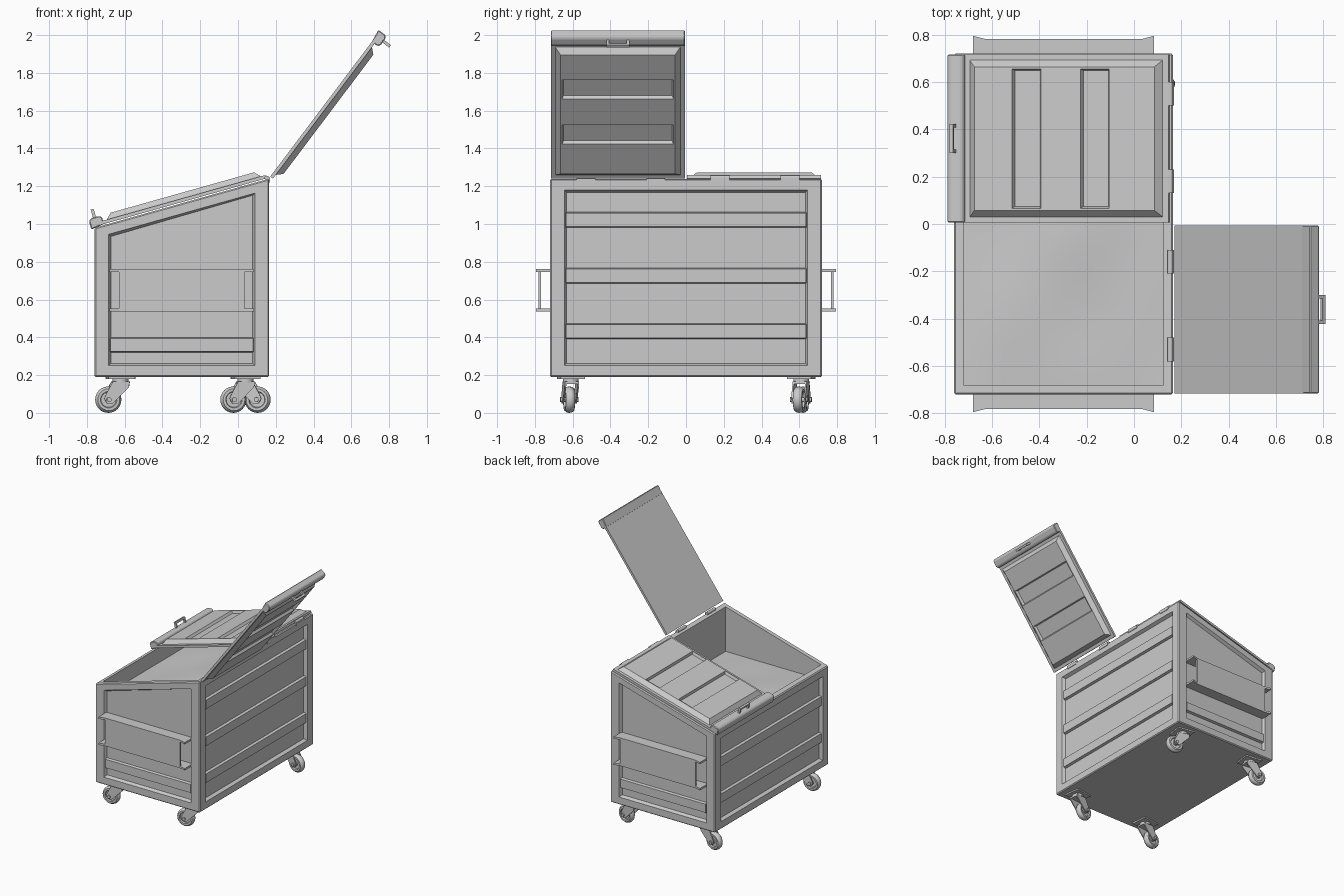
import bpy, bmesh, math
from mathutils import Matrix, Vector

if "Cube" in bpy.data.objects:
    bpy.data.objects.remove(bpy.data.objects["Cube"])

X0, X1, Y, ZB, ZL, ZH = -0.76, 0.165, 0.72, 0.19, 0.98, 1.24
SLOPE = math.atan2(ZH - ZL, X1 - X0)


def top(x):
    return ZL + (x - X0) * math.tan(SLOPE)


def new_obj(name, bm):
    bmesh.ops.recalc_face_normals(bm, faces=bm.faces)
    me = bpy.data.meshes.new(name)
    bm.to_mesh(me)
    bm.free()
    ob = bpy.data.objects.new(name, me)
    bpy.context.collection.objects.link(ob)
    return ob


def rect(a0, a1, b0, b1):
    return [(a0, b0), (a1, b0), (a1, b1), (a0, b1)]


# Extrude a 2D outline along an axis, optionally narrowing at the far end
def prism(name, axis, poly, o0, o1, inset=0.0):
    ca = sum(p[0] for p in poly) / len(poly)
    cb = sum(p[1] for p in poly) / len(poly)
    put = {'x': lambda a, b, o: (o, a, b), 'y': lambda a, b, o: (a, o, b),
           'z': lambda a, b, o: (a, b, o)}[axis]
    bm = bmesh.new()
    r0 = [bm.verts.new(put(a, b, o0)) for a, b in poly]
    r1 = [bm.verts.new(put(a - math.copysign(inset, a - ca), b - math.copysign(inset, b - cb), o1))
          for a, b in poly]
    n = len(poly)
    bm.faces.new(r0)
    bm.faces.new(r1)
    for i in range(n):
        bm.faces.new((r0[i], r0[(i + 1) % n], r1[(i + 1) % n], r1[i]))
    return new_obj(name, bm)


def apply_mod(ob, kind, **props):
    m = ob.modifiers.new(kind, kind)
    for k, v in props.items():
        setattr(m, k, v)
    bpy.context.view_layer.objects.active = ob
    bpy.ops.object.modifier_apply(modifier=m.name)


def cut(ob, cutter):
    apply_mod(ob, 'BOOLEAN', operation='DIFFERENCE', object=cutter, solver='EXACT')
    bpy.data.objects.remove(cutter)


def smooth(ob, angle=40):
    bpy.ops.object.select_all(action='DESELECT')
    ob.select_set(True)
    bpy.context.view_layer.objects.active = ob
    bpy.ops.object.shade_smooth_by_angle(angle=math.radians(angle))


# Bin body with sloped open top
body = prism("bin_body", 'y', [(X0, ZB), (X1, ZB), (X1, ZH), (X0, ZL)], -Y, Y)
apply_mod(body, 'BEVEL', width=0.007, segments=1)
cut(body, prism("cutter", 'z', rect(X0 + .04, X1 - .04, -Y + .04, Y - .04), 0.86, 1.6))

# Recessed panels on all four walls, with raised ribs
D = 0.026
side = [(-.685, .25), (.09, .25), (.09, top(.09) - .055), (-.685, top(-.685) - .055)]
for s in (-1, 1):
    cut(body, prism("cutter", 'y', side, s * (Y + .001), s * (Y - D), .012))
    prism("side_rib", 'y', rect(-.68, .085, .32, .40), s * (Y - D - .002), s * (Y - .006), .006)
cut(body, prism("cutter", 'x', rect(-.645, .645, .25, 1.18), X1 + .001, X1 - D, .012))
cut(body, prism("cutter", 'x', rect(-.645, .645, .25, .92), X0 - .001, X0 + D, .012))
for z in (.39, .685, .98):
    prism("long_rib", 'x', rect(-.64, .64, z, z + .083), X1 - D - .002, X1 - .006, .006)
    if z < .9:
        prism("long_rib", 'x', rect(-.64, .64, z, z + .083), X0 + D + .002, X0 + .006, .006)

# Contents: gently uneven fill inside the bin
bm = bmesh.new()
bmesh.ops.create_grid(bm, x_segments=24, y_segments=32, size=0.5)
for v in bm.verts:
    x, y = v.co.x, v.co.y
    edge = (1 - 4 * x * x) * (1 - 4 * y * y)
    v.co = (x * .845 - .2975, y * 1.36,
            .872 + edge * (.02 + .012 * math.sin(7 * x + 1) * math.cos(9 * y)))
fill = new_obj("bin_fill", bm)
for f in fill.data.polygons:
    f.use_smooth = True
if fill.data.polygons[0].normal.z < 0:
    fill.data.flip_normals()

# Fork sleeves with flared ends on both sides
for s in (-1, 1):
    flare = [(-.68, s * .69), (-.68, s * .795), (-.63, s * .782), (.035, s * .782),
             (.085, s * .795), (.085, s * .69)]
    prism("sleeve_top", 'z', flare, .747, .762)
    prism("sleeve_bottom", 'z', flare, .538, .553)
    prism("sleeve_plate", 'y', rect(-.63, .035, .55, .75), s * .768, s * .782)


# Lids, built flat from the hinge towards -x and then swung
def lid(label, yc, angle):
    W = .355
    parts = [prism("lid_plate_" + label, 'z', rect(-.965, -.012, -W, W), .002, .02)]
    panel = prism("lid_panel_" + label, 'z', rect(-.885, -.035, -W + .022, W - .022), .018, .05, .03)
    for x in (-.69, -.39):
        cut(panel, prism("cutter", 'z', rect(x, x + .127, -.295, .295), .051, .03, .008))
    parts.append(panel)
    lip = prism("lid_lip_" + label, 'y',
                [(-.977, -.008), (-.905, .002), (-.905, .04), (-.92, .05), (-.962, .05), (-.977, .038)], -W, W)
    apply_mod(lip, 'BEVEL', width=.005, segments=1)
    parts.append(lip)
    for y in (-.054, .054):
        parts.append(prism("lid_handle_post_" + label, 'z', rect(-.952, -.936, y - .007, y + .007), .045, .09))
    parts.append(prism("lid_handle_bar_" + label, 'y', rect(-.952, -.936, .078, .094), -.061, .061))
    for p in parts:
        p.location = (X1 - .003, yc, ZH + .003)
        p.rotation_euler.y = angle


lid("closed", .361, -SLOPE)
lid("open", -.361, math.radians(127))


def cylinder(name, r, depth, loc, rot=(0, 0, 0), seg=16):
    bm = bmesh.new()
    bmesh.ops.create_cone(bm, cap_ends=True, segments=seg, radius1=r, radius2=r, depth=depth)
    ob = new_obj(name, bm)
    ob.location, ob.rotation_euler = loc, rot
    smooth(ob)
    return ob


# Hinges along the high edge
for y in (-.53, -.16, .18, .55):
    cylinder("hinge_pin", .012, .10, (X1 - .012, y, ZH + .004), (math.pi / 2, 0, 0), 10)
    prism("hinge_leaf", 'x', rect(y - .05, y + .05, ZH - .02, ZH + .006), X1 - .02, X1 + .004)


# Swivel casters: wheel trails towards -x, turned about the pivot
def caster(px, py, turn):
    parts = []
    bm = bmesh.new()
    prof = [(0, -.018), (.016, -.018), (.018, -.012), (.040, -.012), (.044, -.024), (.058, -.024),
            (.067, -.014), (.07, 0)]
    prof += [(r, -y) for r, y in reversed(prof[:-1])]
    vs = [bm.verts.new((r, y, 0)) for r, y in prof]
    es = [bm.edges.new(e) for e in zip(vs, vs[1:])]
    bmesh.ops.spin(bm, geom=vs + es, cent=(0, 0, 0), axis=(0, 1, 0), angle=2 * math.pi, steps=24)
    bmesh.ops.remove_doubles(bm, verts=bm.verts, dist=1e-5)
    wheel = new_obj("caster_wheel", bm)
    wheel.location = (-.065, 0, .07)
    smooth(wheel, 35)
    parts.append(wheel)
    for s in (-1, 1):
        leg = [(.045, .165), (.04, .135), (-.01, .085), (-.045, .05), (-.075, .05), (-.09, .075),
               (-.08, .10), (-.045, .165)]
        parts.append(prism("caster_fork", 'y', leg, s * .030, s * .038))
    parts.append(prism("caster_crown", 'z', rect(-.043, .043, -.038, .038), .152, .166))
    parts.append(cylinder("caster_axle", .013, .095, (-.065, 0, .07), (math.pi / 2, 0, 0), 10))
    parts.append(cylinder("caster_swivel", .042, .02, (0, 0, .172)))
    parts.append(prism("caster_plate", 'z', rect(-.07, .07, -.065, .065), .179, .192))
    m = Matrix.Translation(Vector((px, py, 0))) @ Matrix.Rotation(math.radians(turn), 4, 'Z')
    for p in parts:
        p.matrix_world = m @ (Matrix.LocRotScale(p.location, p.rotation_euler, p.scale))


caster(-.622, -.61, 6)
caster(-.622, .61, -8)
caster(.04, -.61, 8)
caster(.04, .61, 170)
